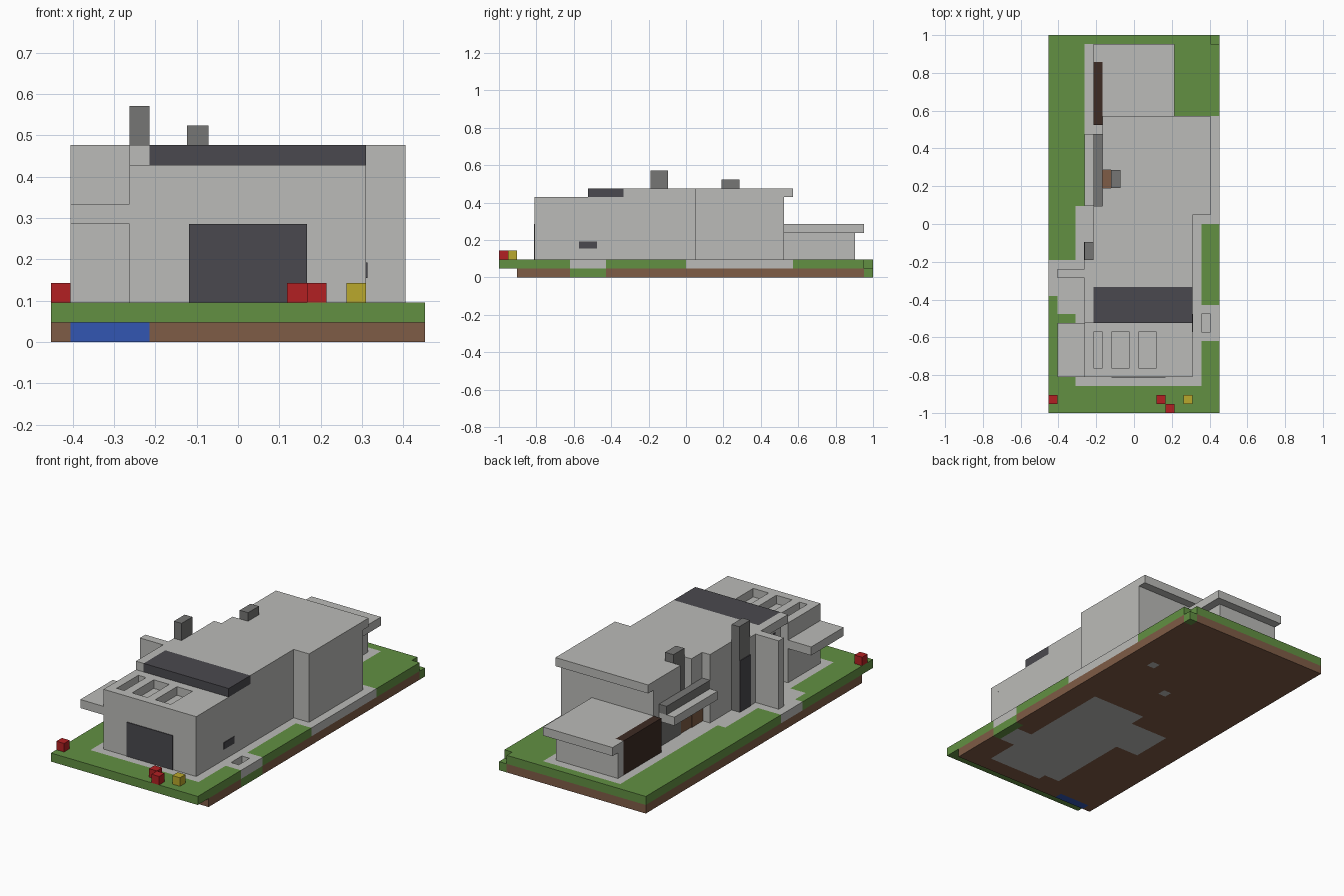
import bpy
import bmesh
from mathutils import Vector

if "Cube" in bpy.data.objects:
    bpy.data.objects.remove(bpy.data.objects["Cube"], do_unlink=True)

# The house is laid out on a grid of unit blocks
WIDE, LONG = 19, 42
UNIT = 2 / LONG
THIN = 0.08  # plate thickness in blocks


def place(i, j, k):
    return Vector(((i - WIDE / 2) * UNIT, (j - LONG / 2) * UNIT, k * UNIT))


def colour(name, code):
    def linear(c):
        return c / 12.92 if c <= 0.04045 else ((c + 0.055) / 1.055) ** 2.4
    rgba = [linear(b / 255) for b in bytes.fromhex(code)] + [1]
    mat = bpy.data.materials.new(name)
    mat.use_nodes = True
    mat.diffuse_color = rgba
    for node in mat.node_tree.nodes:
        if node.type == 'BSDF_PRINCIPLED':
            node.inputs["Base Color"].default_value = rgba
    return mat


concrete = colour("light concrete", "bbbbb8")
grass = colour("grass green", "629042")
soil = colour("soil brown", "7f5c46")
water = colour("water blue", "3256b2")
charcoal = colour("charcoal", "4a494e")
stone = colour("mid grey stone", "767675")
timber = colour("dark timber", "3d2b24")
red = colour("flower red", "b22022")
yellow = colour("flower yellow", "baa82c")


def finish(name, bm, mats):
    mesh = bpy.data.meshes.new(name)
    bm.to_mesh(mesh)
    bm.free()
    for mat in mats:
        mesh.materials.append(mat)
    obj = bpy.data.objects.new(name, mesh)
    bpy.context.scene.collection.objects.link(obj)
    return obj


def box(name, mat, x, y, z):
    """Box spanning the given grid ranges."""
    bm = bmesh.new()
    bmesh.ops.create_cube(bm, size=1)
    low = place(x[0], y[0], z[0])
    high = place(x[1], y[1], z[1])
    for v in bm.verts:
        v.co = Vector([a + (c + 0.5) * (b - a) for a, b, c in zip(low, high, v.co)])
    return finish(name, bm, [mat])


# Ground: two layers of painted blocks, only outer faces are built
cells = {}


def paint(mat, k, x, y):
    for i in range(*x):
        for j in range(*y):
            cells[i, j, k] = mat


paint(soil, 0, (0, WIDE), (2, LONG))
paint(water, 0, (1, 5), (2, 3))
paint(grass, 0, (18, 19), (8, 12))
paint(grass, 0, (18, 19), (41, 42))
# foundation showing underneath
paint(concrete, 0, (9, 16), (4, 22))
paint(concrete, 0, (7, 9), (5, 20))
paint(concrete, 0, (4, 7), (15, 20))
paint(concrete, 0, (16, 18), (8, 11))
paint(concrete, 0, (15, 16), (31, 32))
paint(concrete, 0, (10, 11), (27, 28))
# lawn and paths
paint(grass, 1, (0, WIDE), (0, LONG))
paint(concrete, 1, (3, 17), (3, 23))
paint(concrete, 1, (4, 14), (23, 41))
paint(concrete, 1, (14, 19), (21, 33))
paint(concrete, 1, (17, 19), (8, 12))
paint(concrete, 1, (0, 3), (13, 17))
paint(concrete, 1, (1, 3), (11, 13))
# small pit in the side path and missing lawn corner
for hole in ((17, 9, 1), (17, 10, 1), (18, 41, 1)):
    del cells[hole]
paint(concrete, 0, (17, 18), (9, 11))

bm = bmesh.new()
mats = [soil, grass, concrete, water]
for cell, mat in cells.items():
    base = Vector(cell)
    for axis in range(3):
        u, w = Vector(), Vector()
        u[(axis + 1) % 3] = w[(axis + 2) % 3] = 1
        for side in (0, 1):
            step = Vector()
            step[axis] = 2 * side - 1
            if tuple(int(c) for c in base + step) in cells:
                continue
            start = base.copy()
            start[axis] += side
            quad = [start, start + u, start + u + w, start + w]
            if not side:
                quad.reverse()
            face = bm.faces.new([bm.verts.new(place(*p)) for p in quad])
            face.material_index = mats.index(mat)
bmesh.ops.remove_doubles(bm, verts=bm.verts, dist=0.001)
finish("ground", bm, mats)

# Garage block with three roof wells
box("garage_body", concrete, (4, 16), (4, 10), (2, 8))
for n, span in enumerate(((4, 5), (6, 7), (9, 10), (12, 16))):
    box(f"garage_roof_beam_{n}", concrete, span, (5, 9), (8, 9))
for n, span in enumerate(((4, 5), (9, 10))):
    box(f"garage_roof_edge_{n}", concrete, (4, 16), span, (8, 9))
box("garage_door", charcoal, (7, 13), (4 - THIN, 4), (2, 6))
box("garage_side_window", charcoal, (16, 16 + THIN), (9, 11), (3.25, 4.05))
box("entrance_canopy", concrete, (1, 4), (4, 10), (6, 7))

# Middle hall
box("front_hall", concrete, (5, 16), (10, 14), (2, 9))
box("dark_roof_panel", charcoal, (5, 16), (10, 14), (9, 10))
box("porch_beam", concrete, (4, 5), (10, 14), (9, 10))
box("porch_window", charcoal, (5 - THIN, 5), (11, 13), (2, 8))
box("middle_hall", concrete, (5, 16), (14, 23), (2, 10))
box("porch_pier", concrete, (4, 5), (14, 17), (2, 10))
box("fin_wall", concrete, (1, 4), (15, 16), (2, 10))
box("tall_chimney", stone, (4, 5), (17, 19), (2, 12))
box("chimney_window", charcoal, (4 - THIN, 4), (17, 19), (2, 8))

# Rear hall with a chimney niche
box("rear_hall", concrete, (7, 18), (22, 32), (2, 10))
box("niche_wall_front", concrete, (6, 7), (23, 25), (2, 10))
box("niche_wall_back", concrete, (6, 7), (27, 32), (2, 10))
box("rear_roof_overhang", concrete, (6, 18), (32, 33), (9, 10))
box("short_chimney", stone, (7 - THIN, 8), (25, 27), (2, 11))
box("niche_door", soil, (6, 7 - THIN), (25, 27), (2, 5))
box("side_door", soil, (6 - THIN, 6), (23, 25), (2, 5))
box("side_window", stone, (6 - THIN, 6), (27, 31), (2, 5))
box("side_ledge", concrete, (4, 6), (23, 31), (5, 6))
box("side_ledge_rail", stone, (5, 6), (23, 31), (6, 7))

# Low wing at the back
box("wing_walls", concrete, (6, 13), (32, 40), (2, 5))
box("wing_corner", concrete, (5, 6), (39, 40), (2, 5))
box("wing_roof", concrete, (6, 14), (32, 41), (5, 6))
box("wing_roof_corner", concrete, (5, 6), (39, 41), (5, 6))
box("timber_wall", timber, (5, 6), (32, 39), (2, 6))

# Flowers on the front lawn
for n, (mat, i, j) in enumerate(((red, 0, 1), (red, 12, 1), (red, 13, 0), (yellow, 15, 1))):
    box(f"flower_{n}", mat, (i, i + 1), (j, j + 1), (2, 3))
